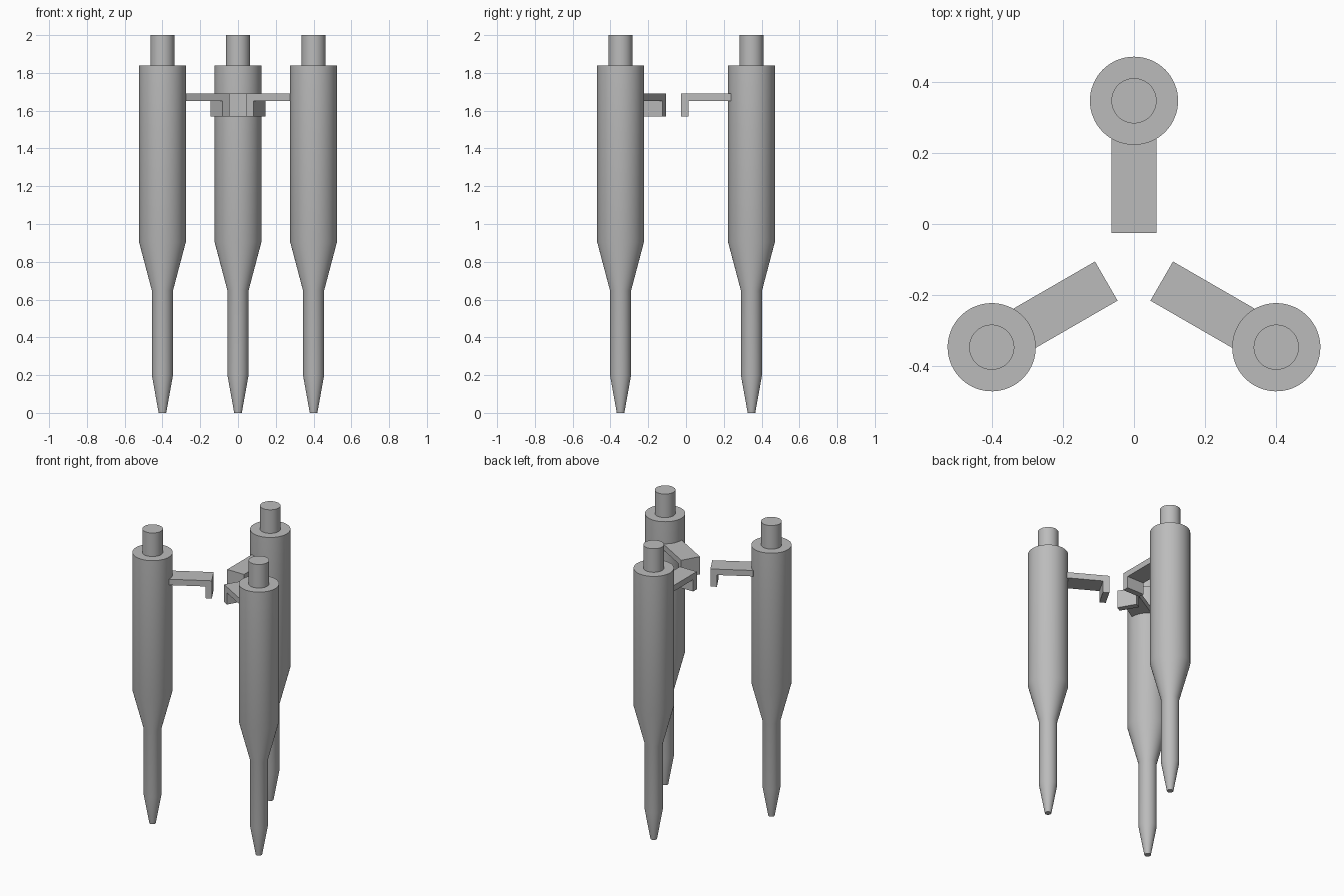
import bpy, bmesh
from math import radians, sin, cos, pi
from mathutils import Matrix, Vector

cube = bpy.data.objects.get("Cube")
if cube:
    bpy.data.objects.remove(cube, do_unlink=True)

grey = bpy.data.materials.new("plain_grey")
grey.use_nodes = True
grey.diffuse_color = (0.5, 0.5, 0.5, 1)
grey.node_tree.nodes["Principled BSDF"].inputs["Base Color"].default_value = (0.5, 0.5, 0.5, 1)

SEGMENTS = 64
RING_RADIUS = 0.462          # distance of each leg from the shared axis
AXIS = Vector((0, -0.1155, 0))


def add_object(name, bm, matrix):
    bmesh.ops.recalc_face_normals(bm, faces=bm.faces)
    mesh = bpy.data.meshes.new(name)
    bm.to_mesh(mesh)
    bm.free()
    mesh.materials.append(grey)
    obj = bpy.data.objects.new(name, mesh)
    bpy.context.collection.objects.link(obj)
    obj.matrix_world = matrix
    return obj


def lathe(profile):
    """Closed turned solid from (radius, height) points."""
    bm = bmesh.new()
    rings = [[bm.verts.new((r * cos(2 * pi * i / SEGMENTS), r * sin(2 * pi * i / SEGMENTS), z))
              for i in range(SEGMENTS)] for r, z in profile]
    for low, high in zip(rings, rings[1:]):
        for i in range(SEGMENTS):
            j = (i + 1) % SEGMENTS
            bm.faces.new((low[i], low[j], high[j], high[i]))
    bm.faces.new(rings[0])
    bm.faces.new(rings[-1])
    return bm


def extrude_side(profile, width):
    """Extrude a (y, z) outline along x, centred."""
    bm = bmesh.new()
    face = bm.faces.new([bm.verts.new((-width / 2, y, z)) for y, z in profile])
    new = bmesh.ops.extrude_face_region(bm, geom=[face])["geom"]
    bmesh.ops.translate(bm, vec=(width, 0, 0),
                        verts=[v for v in new if isinstance(v, bmesh.types.BMVert)])
    return bm


# Turned leg: pointed tip, thin shank, cone, wide barrel, top stub
leg_profile = [(0.02, 0), (0.056, 0.2), (0.056, 0.648), (0.124, 0.905),
               (0.124, 1.84), (0.0635, 1.84), (0.0635, 2)]
# Bracket: flat arm from the barrel with a hooked-down inner end
bracket_profile = [(0.09, 1.57), (0.13, 1.57), (0.13, 1.65),
                   (0.355, 1.65), (0.355, 1.69), (0.09, 1.69)]

for side, angle in (("back", 0), ("left", -120), ("right", 120)):
    turn = Matrix.Translation(AXIS) @ Matrix.Rotation(radians(angle), 4, 'Z')
    leg = add_object(side + "_leg", lathe(leg_profile),
                     turn @ Matrix.Translation((0, RING_RADIUS, 0)))
    bpy.ops.object.select_all(action='DESELECT')
    leg.select_set(True)
    bpy.context.view_layer.objects.active = leg
    bpy.ops.object.shade_smooth_by_angle(angle=radians(30))
    add_object(side + "_bracket", extrude_side(bracket_profile, 0.127), turn)
